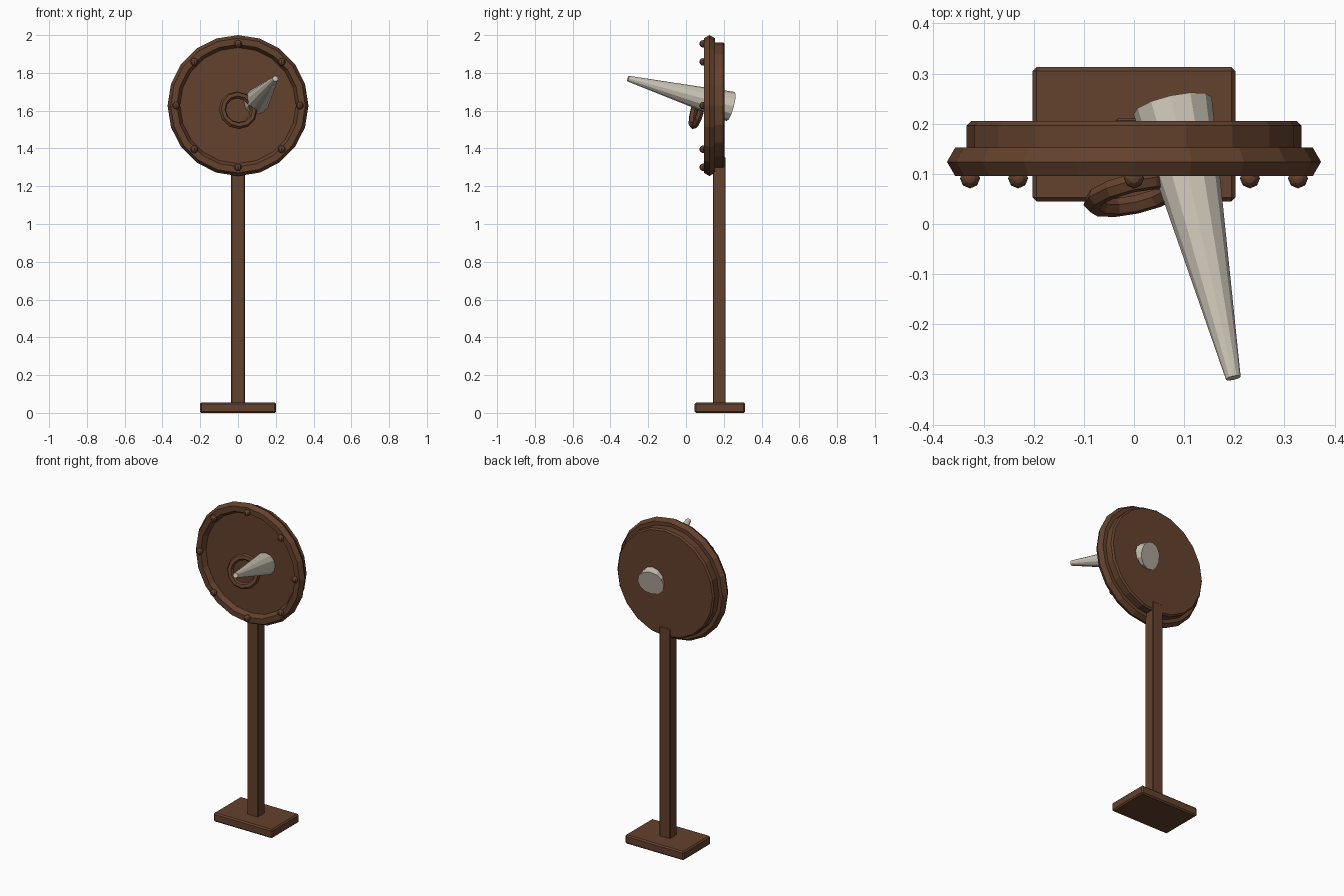
import bpy
import bmesh
from math import pi, sin, cos
from mathutils import Matrix, Vector

cube = bpy.data.objects.get("Cube")
if cube:
    bpy.data.objects.remove(cube, do_unlink=True)


def material(name, color):
    m = bpy.data.materials.new(name)
    m.use_nodes = True
    m.diffuse_color = color
    m.node_tree.nodes["Principled BSDF"].inputs["Base Color"].default_value = color
    return m


WOOD = material("brown wood", (0.127, 0.053, 0.026, 1))
HORN = material("pale horn", (0.62, 0.57, 0.48, 1))


def add_object(name, bm, mat, matrix=Matrix(), bevel=0):
    bmesh.ops.recalc_face_normals(bm, faces=bm.faces)
    mesh = bpy.data.meshes.new(name)
    bm.to_mesh(mesh)
    bm.free()
    mesh.materials.append(mat)
    obj = bpy.data.objects.new(name, mesh)
    obj.matrix_world = matrix
    bpy.context.collection.objects.link(obj)
    if bevel:
        mod = obj.modifiers.new("soft edges", 'BEVEL')
        mod.width = bevel
        mod.segments = 1
        mod.limit_method = 'ANGLE'
        mod.angle_limit = pi / 4
    return obj


def box(name, center, size, bevel):
    bm = bmesh.new()
    bmesh.ops.create_cube(bm, size=1)
    bmesh.ops.scale(bm, vec=size, verts=bm.verts)
    return add_object(name, bm, WOOD, Matrix.Translation(center), bevel)


def cone(name, r1, r2, depth, sides, mat, matrix, bevel=0):
    bm = bmesh.new()
    bmesh.ops.create_cone(bm, cap_ends=True, segments=sides,
                          radius1=r1, radius2=r2, depth=depth)
    return add_object(name, bm, mat, matrix, bevel)


def torus(name, major, minor, sides, matrix):
    # Six-sided tube swept around the local z axis
    bm = bmesh.new()
    rings = []
    for i in range(sides):
        a = 2 * pi * i / sides
        ring = []
        for j in range(6):
            b = 2 * pi * j / 6
            r = major + minor * cos(b)
            ring.append(bm.verts.new((r * cos(a), r * sin(a), minor * sin(b))))
        rings.append(ring)
    for i in range(sides):
        p, q = rings[i], rings[(i + 1) % sides]
        for j in range(6):
            k = (j + 1) % 6
            bm.faces.new((p[j], q[j], q[k], p[k]))
    return add_object(name, bm, WOOD, matrix)


# Stand: foot plate and post
box("foot_plate", (0, 0.179, 0.0275), (0.404, 0.268, 0.055), 0.008)
box("post", (0, 0.176, 0.70), (0.074, 0.068, 1.31), 0.004)

# Round board with raised rim
center_z = 1.627
face_front = Matrix.Rotation(pi / 2, 4, 'X')
cone("board", 0.334, 0.334, 0.08, 20, WOOD,
     Matrix.Translation((0, 0.165, center_z)) @ face_front, 0.009)
torus("rim", 0.34, 0.033, 20,
      Matrix.Translation((0, 0.124, center_z)) @ face_front)

# Studs around the rim
for i in range(8):
    a = i * pi / 4
    bm = bmesh.new()
    bmesh.ops.create_uvsphere(bm, u_segments=8, v_segments=6, radius=0.02)
    place = Vector((0.327 * cos(a), 0.091, center_z + 0.327 * sin(a)))
    add_object(f"stud_{i + 1}", bm, WOOD, Matrix.Translation(place))

# Horn piercing the board, and the small ring tilted with it
base = Vector((0.077, 0.236, 1.622))
tip = Vector((0.198, -0.307, 1.77))
axis = tip - base
tilt = axis.to_track_quat('Z', 'Y').to_matrix().to_4x4()
cone("horn", 0.08, 0.015, axis.length, 12, HORN,
     Matrix.Translation((base + tip) / 2) @ tilt)
torus("small_ring", 0.084, 0.019, 12,
      Matrix.Translation((0, 0.06, 1.602)) @ tilt)
